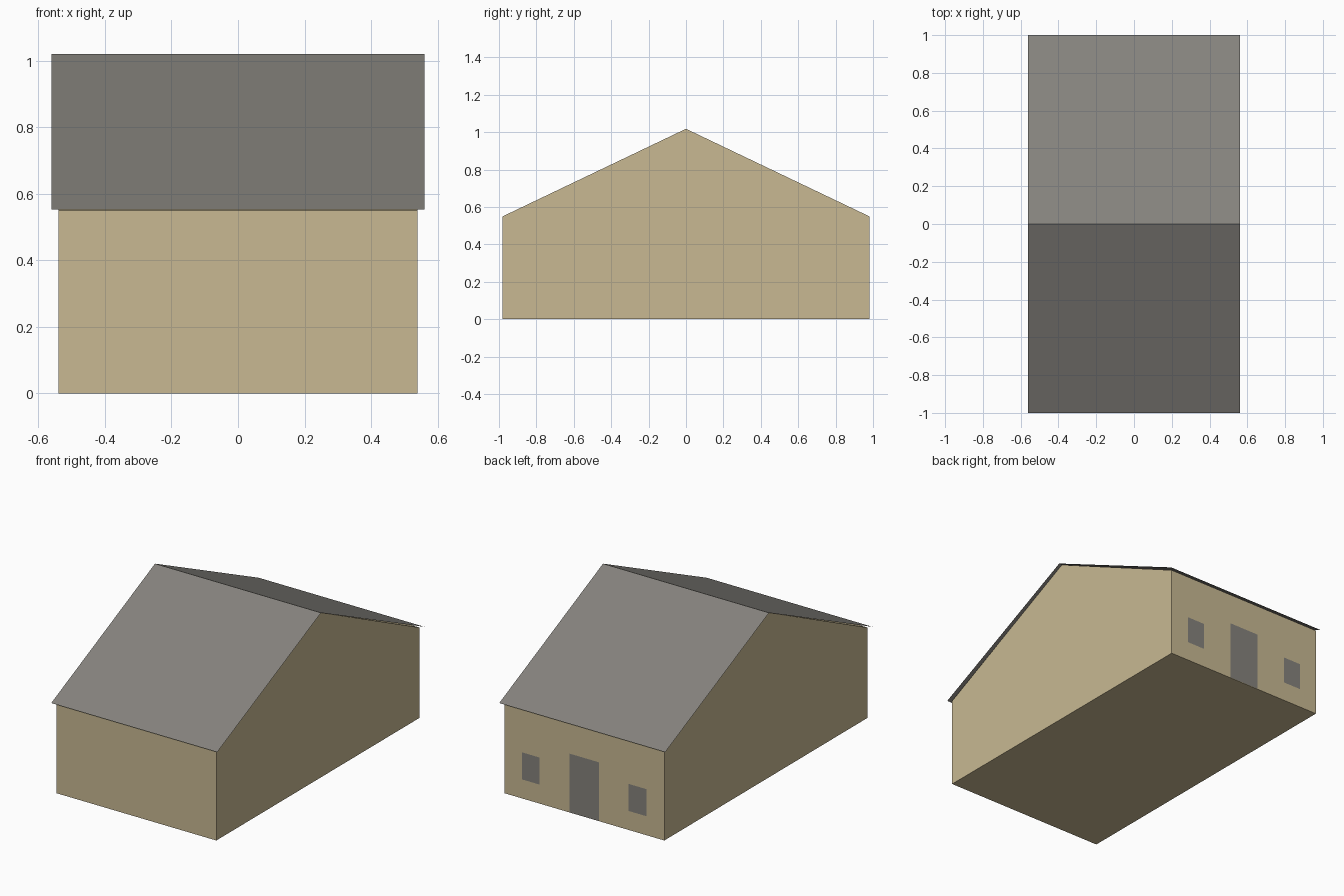
import bpy

cube = bpy.data.objects.get("Cube")
if cube:
    bpy.data.objects.remove(cube, do_unlink=True)


def material(name, rgb):
    mat = bpy.data.materials.new(name)
    mat.use_nodes = True
    mat.diffuse_color = (*rgb, 1)
    mat.node_tree.nodes["Principled BSDF"].inputs["Base Color"].default_value = (*rgb, 1)
    return mat


def mesh_object(name, verts, faces, mat):
    mesh = bpy.data.meshes.new(name)
    mesh.from_pydata(verts, [], faces)
    mesh.materials.append(mat)
    obj = bpy.data.objects.new(name, mesh)
    bpy.context.collection.objects.link(obj)
    return obj


def extrude_x(name, profile, half, mat, closed):
    """Sweep a (y, z) profile along x; closed profiles become capped solids."""
    n = len(profile)
    verts = [(x, y, z) for x in (-half, half) for y, z in profile]
    faces = [(i, i + n, (i + 1) % n + n, (i + 1) % n)
             for i in range(n if closed else n - 1)]
    if closed:
        faces += [tuple(range(n)), tuple(reversed(range(n, 2 * n)))]
    return extrude_fix(mesh_object(name, verts, faces, mat))


def extrude_fix(obj):
    """Make the normals agree, pointing outward or upward."""
    import bmesh
    bm = bmesh.new()
    bm.from_mesh(obj.data)
    bmesh.ops.recalc_face_normals(bm, faces=bm.faces)
    if max(bm.faces, key=lambda f: f.calc_center_median().z).normal.z < 0:
        bmesh.ops.reverse_faces(bm, faces=bm.faces)
    bm.to_mesh(obj.data)
    bm.free()
    return obj


def back_plate(name, x0, x1, z0, z1, mat):
    """Thin panel on the back wall."""
    y = WALL_Y + 0.002
    return mesh_object(name, [(x0, y, z0), (x0, y, z1), (x1, y, z1), (x1, y, z0)],
                       [(0, 1, 2, 3)], mat)


WALL_Y = 0.98
EAVE = 0.55
RIDGE = 1.02

tan = material("tan wall", (0.58, 0.485, 0.29))
grey = material("warm grey", (0.235, 0.225, 0.205))

# Gabled body
extrude_x("walls", [(-WALL_Y, 0), (WALL_Y, 0), (WALL_Y, EAVE),
                    (0, RIDGE - 0.002), (-WALL_Y, EAVE)], 0.54, tan, True)

# Thin roof sheet with a small overhang all round
extrude_x("roof", [(-1, EAVE + 0.002), (0, RIDGE), (1, EAVE + 0.002)], 0.56, grey, False)

# Door and windows on the back wall
back_plate("door", -0.1, 0.1, 0.002, 0.36, grey)
for side, x in (("left", 0.36), ("right", -0.36)):
    back_plate(side + "_window", x - 0.06, x + 0.06, 0.117, 0.282, grey)
